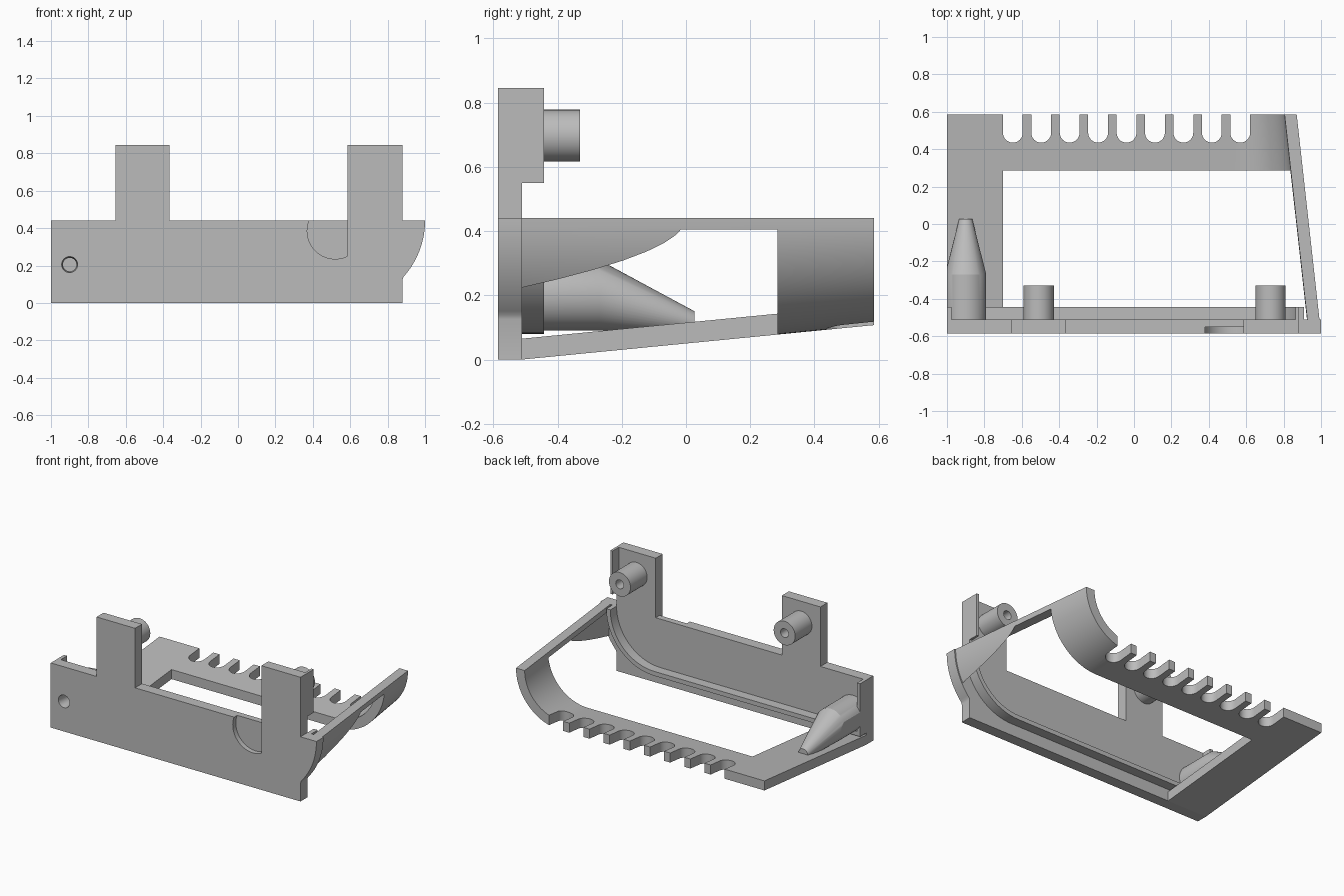
import bpy, bmesh, math
from mathutils import Vector

if "Cube" in bpy.data.objects:
    bpy.data.objects.remove(bpy.data.objects["Cube"])

grey = bpy.data.materials.new("plain grey")
grey.use_nodes = True
grey.diffuse_color = (0.5, 0.5, 0.5, 1)
grey.node_tree.nodes["Principled BSDF"].inputs["Base Color"].default_value = (0.5, 0.5, 0.5, 1)

FRONT, INNER, BACK, TOP = -0.585, -0.51, 0.585, 0.44
LEDGE = -0.443


def loft(name, rings):
    """Closed solid through matching rings of points."""
    bm = bmesh.new()
    loops = [[bm.verts.new(p) for p in ring] for ring in rings]
    for a, b in zip(loops, loops[1:]):
        for i in range(len(a)):
            j = (i + 1) % len(a)
            bm.faces.new((a[i], a[j], b[j], b[i]))
    bm.faces.new(loops[0])
    bm.faces.new(loops[-1])
    bmesh.ops.recalc_face_normals(bm, faces=bm.faces)
    mesh = bpy.data.meshes.new(name)
    bm.to_mesh(mesh)
    bm.free()
    mesh.materials.append(grey)
    ob = bpy.data.objects.new(name, mesh)
    bpy.context.collection.objects.link(ob)
    return ob


def prism(name, outline, y0, y1):
    return loft(name, [[(x, y, z) for x, z in outline] for y in (y0, y1)])


def box(name, x0, x1, y0, y1, z0, z1):
    return prism(name, [(x0, z0), (x1, z0), (x1, z1), (x0, z1)], y0, y1)


def arc(cx, cz, r, a0, a1, n=24):
    angles = [math.radians(a0 + (a1 - a0) * i / n) for i in range(n + 1)]
    return [(cx + r * math.cos(a), cz + r * math.sin(a)) for a in angles]


def tube(name, stations, n=40):
    """Round solid along y; each station is (x, y, z, radius)."""
    return loft(name, [[(px, y, pz) for px, pz in arc(x, z, r, 0, 360 - 360 / n, n - 1)]
                       for x, y, z, r in stations])


def boolean(ob, cutters, operation='DIFFERENCE'):
    bpy.context.view_layer.objects.active = ob
    for c in cutters:
        mod = ob.modifiers.new("cut", 'BOOLEAN')
        mod.operation, mod.solver, mod.object = operation, 'EXACT', c
        bpy.ops.object.modifier_apply(modifier=mod.name)
        bpy.data.objects.remove(c)


# Tapered shell: flat floor that curls up into the right wall
def shell_ring(y):
    t = (y - FRONT) / (BACK - FRONT)
    right = 1 - 0.13 * t
    floor = 0.107 * max(0, y - INNER) / (BACK - INNER)
    r = TOP - floor
    cx = right - r
    wall = 0.065
    outer = arc(cx, TOP, r, -90, 0)
    inner = arc(cx, TOP, r - wall, 0, -90)
    pts = [(-1, floor)] + outer + inner + [(-1, floor + wall)]
    return [(x, y, z) for x, z in pts]


shell = loft("tapered_shell", [shell_ring(INNER), shell_ring(BACK)])
cutters = [box("window_cutter", -0.7, 0.935, -0.56, 0.285, -0.2, 0.405)]

# Comb of round-ended slots in the rear edge
for k in range(9):
    x = -0.648 + 0.152 * k
    outline = [(x + 0.053, 0.7)] + arc(x, 0.488, 0.053, 0, -180, 16) + [(x - 0.053, 0.7)]
    cutters.append(loft("slot_cutter", [[(px, py, z) for px, py in outline] for z in (-0.1, 0.36)]))
boolean(shell, cutters)

# Front plate with curved right end, thumb recess and screw hole
arc_end = [p for p in arc(0.55, TOP, 0.45, -60, 0, 30) if p[0] > 0.882]
plate = prism("front_plate", [(-1, 0), (0.88, 0), (0.88, 0.125)] + arc_end + [(-1, TOP)],
              FRONT, INNER)
recess = tube("recess_cutter", [(0.52, -0.7, 0.385, 0.15), (0.52, -0.552, 0.385, 0.15)], 64)
boolean(recess, [box("recess_limit", 0.585, 0.9, -0.8, -0.5, 0, 1)])


def hole():
    return tube("hole_cutter", [(-0.9, -0.6, 0.205, 0.045), (-0.9, -0.54, 0.205, 0.036),
                                (-0.9, -0.35, 0.205, 0.036)])


boolean(plate, [recess, hole()])

# Tabs with hollow pegs
for side, x0, x1, px in (("right", -0.655, -0.365, -0.51), ("left", 0.585, 0.88, 0.73)):
    box(side + "_tab", x0, x1, FRONT, INNER, TOP, 0.845)
    peg = tube(side + "_peg", [(px, INNER, 0.697, 0.081), (px, -0.33, 0.697, 0.081)])
    boolean(peg, [tube("bore", [(px, -0.47, 0.697, 0.03), (px, -0.2, 0.697, 0.03)], 24)])
box("left_tab_flange", 0.863, 0.88, INNER, LEDGE, 0.55, 0.845)

# Raised lip behind the plate, following its outline
lip_outer = [(-1, TOP), (-1, 0.08)] + arc(0.55, TOP, 0.36, -90, 0)
lip_inner = arc(0.55, TOP, 0.33, 0, -90) + [(-0.977, 0.11), (-0.977, TOP)]
prism("inner_lip", lip_outer + lip_inner, INNER, LEDGE)

# Screw boss that tapers down into the floor, trimmed flush with the side
boss = tube("screw_boss", [(-0.9, INNER, 0.2, 0.11), (-0.9, -0.27, 0.2, 0.11),
                           (-0.9, 0.027, 0.115, 0.035)], 48)
boolean(boss, [box("side_trim", -1.3, -1, -1, 1, -1, 1), hole()])

for ob in [o for o in bpy.data.objects if o.type == 'MESH' and grey.name in o.data.materials]:
    bpy.ops.object.select_all(action='DESELECT')
    ob.select_set(True)
    bpy.context.view_layer.objects.active = ob
    bpy.ops.object.shade_smooth_by_angle(angle=math.radians(25))
